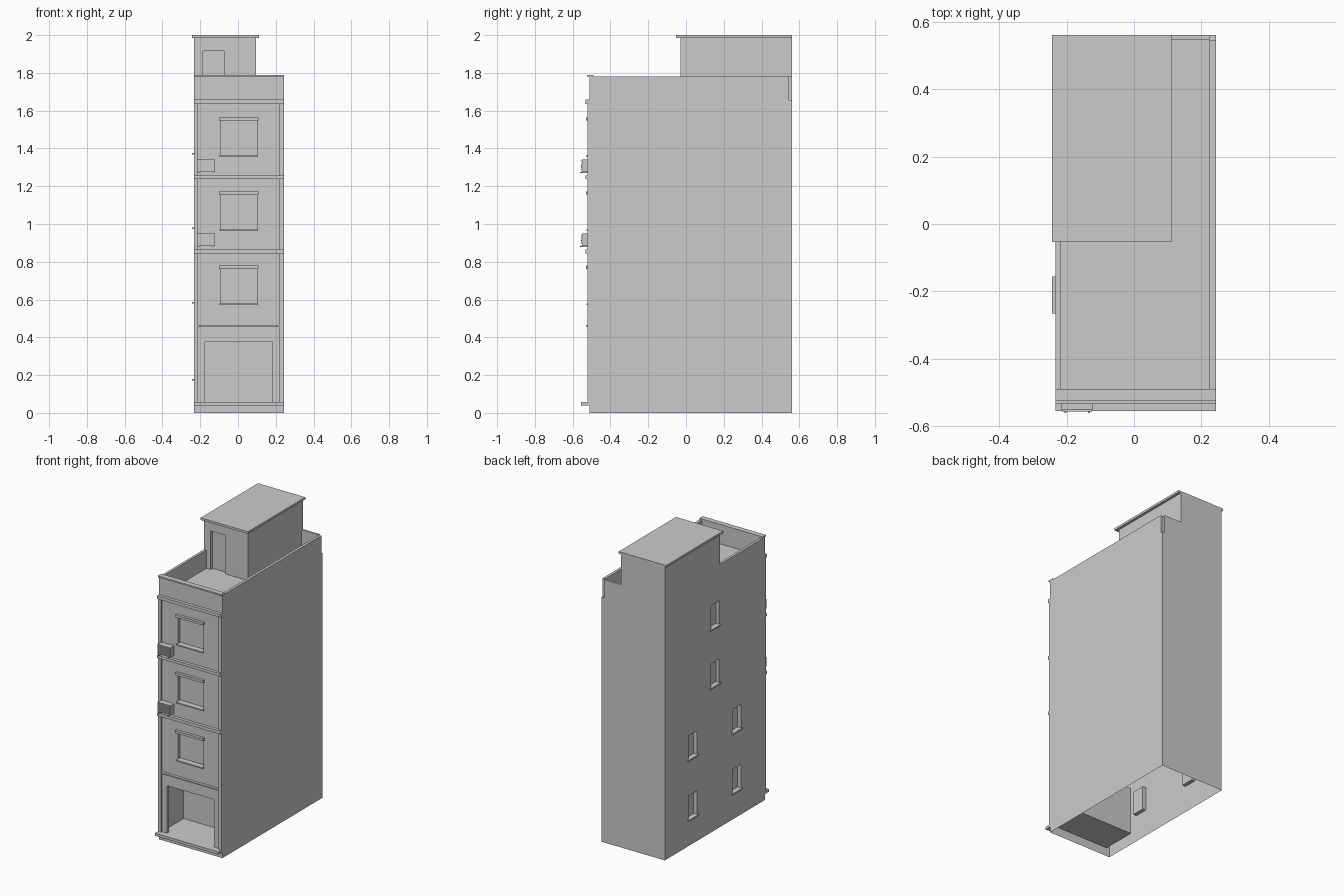
import bpy, bmesh

if "Cube" in bpy.data.objects:
    bpy.data.objects.remove(bpy.data.objects["Cube"])

# Main extents: left, right, front wall, back, deck height
L, R, F, B, DECK = -0.233, 0.2425, -0.512, 0.56, 1.656


def add_box(bm, x0, x1, y0, y1, z0, z1):
    v = bmesh.ops.create_cube(bm, size=1)["verts"]
    for p in v:
        p.co.x = x1 if p.co.x > 0 else x0
        p.co.y = y1 if p.co.y > 0 else y0
        p.co.z = z1 if p.co.z > 0 else z0


def boxes(name, *dims):
    bm = bmesh.new()
    for d in dims:
        add_box(bm, *d)
    me = bpy.data.meshes.new(name)
    bm.to_mesh(me)
    bm.free()
    ob = bpy.data.objects.new(name, me)
    bpy.context.collection.objects.link(ob)
    return ob


def cut(ob, *dims):
    cutter = boxes("cutter", *dims)
    cutter.hide_render = True
    m = ob.modifiers.new("cut", "BOOLEAN")
    m.operation, m.solver, m.object = "DIFFERENCE", "EXACT", cutter
    bpy.context.view_layer.objects.active = ob
    bpy.ops.object.modifier_apply(modifier=m.name)
    bpy.data.objects.remove(cutter)


front_sills = [0.58, 0.972, 1.364]
side_windows = [(-0.21, 0.18), (0.26, 0.18), (-0.21, 0.587), (0.26, 0.587),
                (0.022, 0.982), (0.022, 1.377)]

# Body shell with shop room and window recesses, open underneath
body = boxes("building_body", (L, R, F, B, 0, DECK))
recesses = [(-0.211, 0.216, F - 0.1, -0.28, 0.058, 0.379)]
recesses += [(-0.092, 0.10, F - 0.1, F + 0.025, z, z + 0.183) for z in front_sills]
recesses += [(L - 0.1, L + 0.025, y - 0.045, y + 0.045, z, z + 0.16)
             for y, z in side_windows]
cut(body, *recesses)
bm = bmesh.new()
bm.from_mesh(body.data)
bmesh.ops.delete(bm, geom=[f for f in bm.faces if f.normal.z < -0.9
                           and f.calc_center_median().z < 0.001], context="FACES")
bm.to_mesh(body.data)
bm.free()

# Shop jambs and front step
boxes("shop_jambs", (-0.211, -0.174, F, F + 0.02, 0.058, 0.379),
      (0.179, 0.216, F, F + 0.02, 0.058, 0.379))
boxes("front_step", (L, R, -0.555, F, 0.04, 0.058))

# Facade pilasters and floor bands
boxes("pilasters", (L, -0.211, -0.522, F, 0.058, 1.637),
      (0.216, R, -0.522, F, 0.058, 1.637))
boxes("shop_band", (-0.211, 0.216, -0.53, F, 0.458, 0.466))
for z0, z1 in [(0.845, 0.866), (1.237, 1.256), (1.636, 1.658)]:
    boxes("floor_band", (L, R, -0.533, F, z0, z1))

# Window heads and sills
for z in front_sills:
    boxes("front_window_trim", (-0.10, 0.108, -0.53, F, z + 0.183, z + 0.199),
          (-0.097, 0.105, -0.527, F, z - 0.008, z))
for y, z in side_windows:
    boxes("side_window_sill", (-0.2425, L, y - 0.055, y + 0.055, z - 0.009, z))

# Roof parapets (back right corner is left open) and front coping
boxes("front_parapet", (L, R, F, -0.493, DECK, 1.78))
boxes("left_parapet", (L, -0.216, -0.493, -0.03, DECK, 1.78))
boxes("right_parapet", (0.224, R, -0.493, 0.545, DECK, 1.78))
boxes("back_parapet", (0.095, 0.224, 0.545, B, DECK, 1.78))
boxes("parapet_coping", (L, R, -0.525, -0.489, 1.78, 1.79))

# Stair room with door recess and overhanging roof
stair = boxes("stair_room", (L, 0.095, -0.03, B, DECK, 1.985))
cut(stair, (-0.184, -0.074, -0.1, -0.008, DECK - 0.05, 1.917))
boxes("stair_roof", (-0.2425, 0.112, -0.053, B, 1.985, 2.0))

# Air conditioners with slatted fronts and brackets
for z in (0.884, 1.276):
    boxes("air_conditioner", (-0.216, -0.121, -0.551, F, z, z + 0.065))
    boxes("grille_slats", *[(-0.213, -0.124, -0.556, -0.551,
                             z + 0.003 + i * 0.006, z + 0.006 + i * 0.006)
                            for i in range(10)])
    boxes("brackets", *[(x - 0.003, x + 0.003, -0.56, F, z - 0.007, z)
                        for x in (-0.203, -0.133)])
